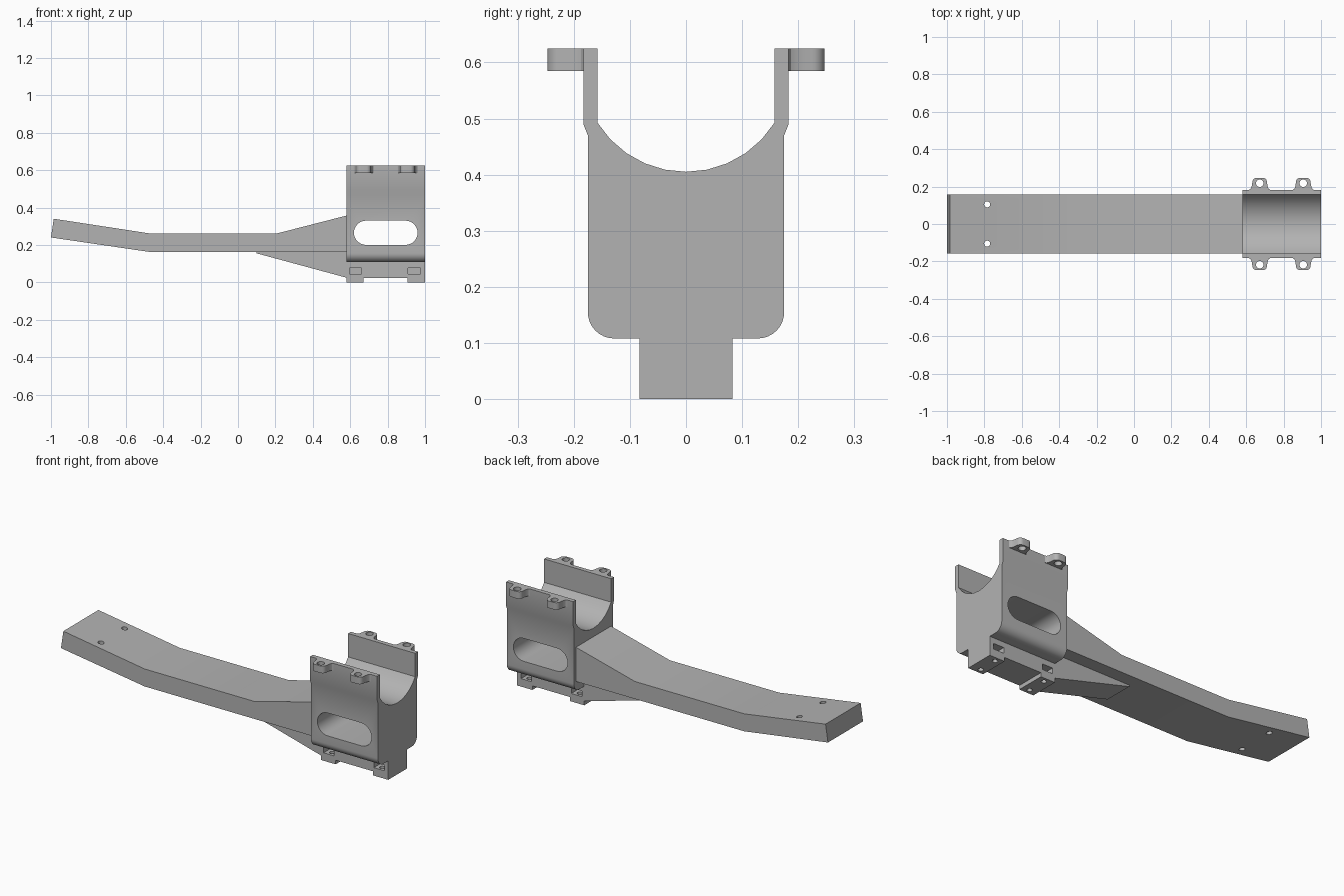
import bpy, bmesh
from math import sin, cos, radians

if "Cube" in bpy.data.objects:
    bpy.data.objects.remove(bpy.data.objects["Cube"])

grey = bpy.data.materials.new("plain grey")
grey.use_nodes = True
GREY = (0.45, 0.45, 0.45, 1)
grey.diffuse_color = GREY
for node in grey.node_tree.nodes:
    if node.type == 'BSDF_PRINCIPLED':
        node.inputs["Base Color"].default_value = GREY


def arc(cx, cy, r, start, end, steps):
    angles = [radians(start + (end - start) * i / steps) for i in range(steps + 1)]
    return [(cx + r * cos(a), cy + r * sin(a)) for a in angles]


def mirrored(half):
    """Close a half profile by reflecting it in its first coordinate."""
    return half + [(-a, b) for a, b in reversed(half) if abs(a) > 1e-5]


def prism(name, profile, axis, low, high):
    """Extrude a 2D profile along an axis."""
    def place(a, b, d):
        return {'x': (d, a, b), 'y': (a, d, b), 'z': (a, b, d)}[axis]
    bm = bmesh.new()
    rings = [[bm.verts.new(place(a, b, d)) for a, b in profile] for d in (low, high)]
    for ring in rings:
        bm.faces.new(ring)
    n = len(profile)
    for i in range(n):
        j = (i + 1) % n
        bm.faces.new((rings[0][i], rings[0][j], rings[1][j], rings[1][i]))
    bmesh.ops.recalc_face_normals(bm, faces=bm.faces)
    mesh = bpy.data.meshes.new(name)
    bm.to_mesh(mesh)
    bm.free()
    mesh.materials.append(grey)
    obj = bpy.data.objects.new(name, mesh)
    bpy.context.collection.objects.link(obj)
    return obj


def box(name, x, y, z):
    return prism(name, [(x[0], y[0]), (x[1], y[0]), (x[1], y[1]), (x[0], y[1])], 'z', *z)


def hole(x, y, r, low, high):
    return prism("hole_cutter", arc(x, y, r, 0, 345, 23), 'z', low, high)


def cut(obj, cutters):
    """Subtract each cutter, then discard it."""
    bpy.context.view_layer.objects.active = obj
    for cutter in cutters:
        cutter.hide_render = True
        mod = obj.modifiers.new("cut", 'BOOLEAN')
        mod.operation = 'DIFFERENCE'
        mod.solver = 'EXACT'
        mod.object = cutter
        bpy.ops.object.modifier_apply(modifier=mod.name)
        bpy.data.objects.remove(cutter)


def smooth(obj):
    bpy.ops.object.select_all(action='DESELECT')
    obj.select_set(True)
    bpy.context.view_layer.objects.active = obj
    bpy.ops.object.shade_smooth_by_angle(angle=radians(30))


# Cradle block: open trough above, narrow foot below
X0, X1, FOOT = 0.58, 1.0, 0.083
half = [(FOOT, 0), (FOOT, 0.108)]
half += arc(0.128, 0.155, 0.047, -90, 0, 8)
half += [(0.175, 0.47), (0.183, 0.49), (0.183, 0.625), (0.158, 0.625)]
half += arc(0, 0.591, 0.186, -32, -90, 5)
cradle = prism("cradle_block", mirrored(half), 'x', X0, X1)

# Long side window, foot gap, nut pockets and screw holes
window = arc(0.895, 0.265, 0.065, -90, 90, 14) + arc(0.685, 0.265, 0.065, 90, 270, 14)
cutters = [prism("window_cutter", window, 'y', -0.3, 0.3),
           box("gap_cutter", (0.67, 0.905), (-0.2, 0.2), (-0.1, 0.023))]
for x in (0.628, 0.943):
    for s in (-1, 1):
        sides = sorted((s * 0.025, s * 0.1))
        cutters.append(box("pocket_cutter", (x - 0.033, x + 0.033), sides, (0.045, 0.077)))
        cutters.append(hole(x, s * 0.055, 0.014, -0.05, 0.06))
cut(cradle, cutters)
smooth(cradle)

# Screw lugs on the upper rims
lug_half = [(0.058, 0.182), (0.049, 0.187), (0.044, 0.196), (0.041, 0.21)]
lug_half += arc(0.016, 0.224, 0.023, 0, 90, 6)
for side, s in (("front", -1), ("back", 1)):
    for end, x in (("inner", 0.672), ("outer", 0.905)):
        outline = [(x + a, s * b) for a, b in mirrored(lug_half)]
        lug = prism(f"{side}_{end}_lug", outline, 'z', 0.585, 0.625)
        cut(lug, [hole(x, s * 0.218, 0.02, 0.5, 0.7)])
        smooth(lug)

# Bent arm, flaring where it meets the block
arm = prism("arm", [(-1, 0.24), (-0.985, 0.34), (-0.475, 0.262), (0.21, 0.262),
                    (X0, 0.357), (X0, 0.163), (-0.475, 0.163)], 'y', -0.157, 0.157)
cut(arm, [hole(-0.785, s * 0.105, 0.016, 0.1, 0.5) for s in (-1, 1)])
smooth(arm)

# Wedge brace under the arm
prism("brace", [(0.1, 0.163), (0.1, 0.155), (X0, 0.025), (X0, 0.163)], 'y', -FOOT, FOOT)
